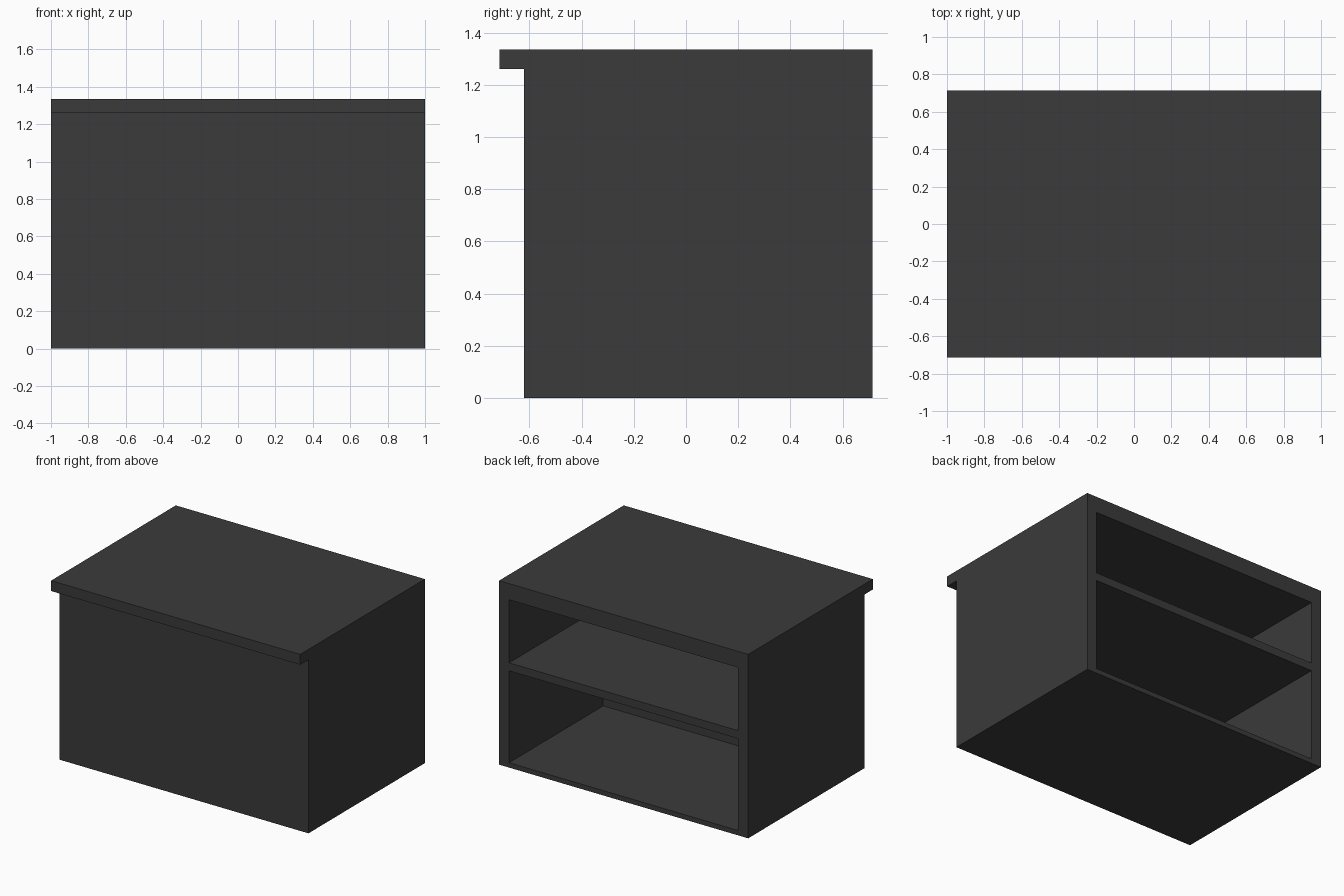
import bpy
import bmesh

default = bpy.data.objects.get("Cube")
if default:
    bpy.data.objects.remove(default, do_unlink=True)

# Overall sizes
HALF_W, BACK, FRONT, LIP = 1.0, 0.715, -0.62, -0.715
TOP, LIP_Z = 1.335, 1.26
WALL, INNER_FRONT = 0.08, -0.365

charcoal = bpy.data.materials.new("charcoal grey")
charcoal.use_nodes = True
colour = (0.043, 0.043, 0.043, 1)
charcoal.diffuse_color = colour
charcoal.node_tree.nodes["Principled BSDF"].inputs["Base Color"].default_value = colour


def extrude_profile(name, profile, half_width):
    """Extrude a closed (y, z) outline along x."""
    bm = bmesh.new()
    face = bm.faces.new([bm.verts.new((-half_width, y, z)) for y, z in profile])
    result = bmesh.ops.extrude_face_region(bm, geom=[face])
    verts = [v for v in result["geom"] if isinstance(v, bmesh.types.BMVert)]
    bmesh.ops.translate(bm, verts=verts, vec=(2 * half_width, 0, 0))
    bmesh.ops.recalc_face_normals(bm, faces=bm.faces)
    mesh = bpy.data.meshes.new(name)
    bm.to_mesh(mesh)
    bm.free()
    mesh.materials.append(charcoal)
    obj = bpy.data.objects.new(name, mesh)
    bpy.context.collection.objects.link(obj)
    return obj


# Cabinet with the overhanging front lip of its top
cabinet = extrude_profile("cabinet_body", [
    (FRONT, 0), (BACK, 0), (BACK, TOP), (LIP, TOP), (LIP, LIP_Z), (FRONT, LIP_Z)], HALF_W)

# Two open compartments at the back, leaving a shelf between them
for name, low, high in (("lower_compartment", 0.035, 0.702),
                        ("upper_compartment", 0.76, 1.218)):
    past = BACK + 0.2
    cutter = extrude_profile(name, [
        (INNER_FRONT, low), (past, low), (past, high), (INNER_FRONT, high)], HALF_W - WALL)
    cutter.hide_render = True
    cut = cabinet.modifiers.new(name, 'BOOLEAN')
    cut.operation = 'DIFFERENCE'
    cut.solver = 'EXACT'
    cut.object = cutter
    bpy.context.view_layer.objects.active = cabinet
    bpy.ops.object.modifier_apply(modifier=cut.name)
    bpy.data.objects.remove(cutter, do_unlink=True)
